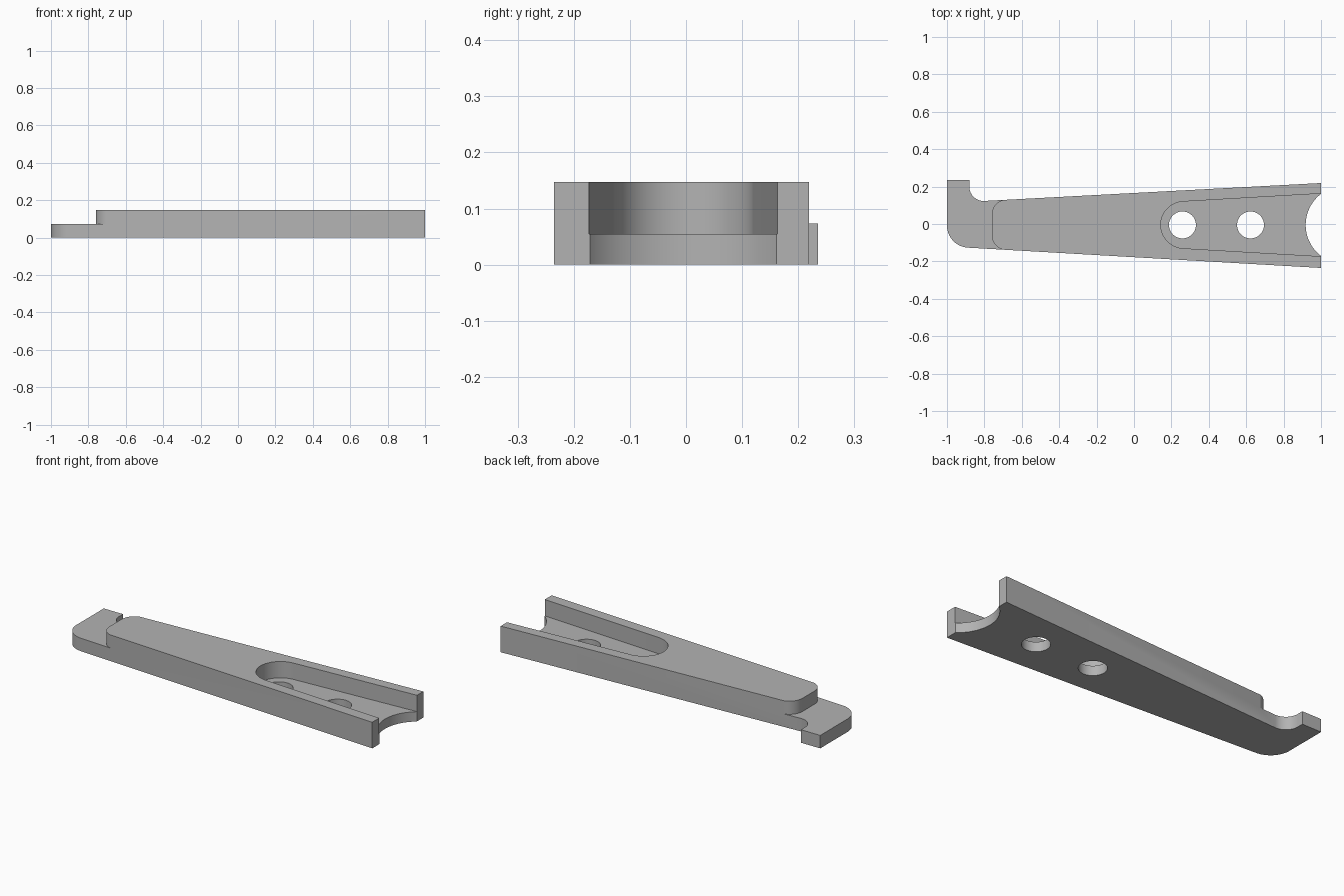
import bpy
import bmesh
from math import pi, sin, cos
from mathutils import Vector

cube = bpy.data.objects.get("Cube")
if cube:
    bpy.data.objects.remove(cube, do_unlink=True)

TOP, STEP, FLOOR = 0.147, 0.073, 0.055
MID = -0.005

grey = bpy.data.materials.new("plain_grey")
grey.use_nodes = True
colour = (0.45, 0.45, 0.45, 1)
grey.diffuse_color = colour
grey.node_tree.nodes["Principled BSDF"].inputs["Base Color"].default_value = colour


def rounded(corners, steps=14):
    """Outline from (x, y, tangent length) corners; a length of 0 stays sharp."""
    out = []
    for i, (x, y, t) in enumerate(corners):
        p = Vector((x, y))
        if not t:
            out.append(p)
            continue
        a = (Vector(corners[i - 1][:2]) - p).normalized()
        b = (Vector(corners[(i + 1) % len(corners)][:2]) - p).normalized()
        half = a.angle(b) / 2
        centre = p + (a + b).normalized() * (t / cos(half))
        start, end = p + a * t - centre, p + b * t - centre
        sweep = start.angle(end)
        for k in range(steps + 1):
            f = k / steps
            out.append(centre + (start * sin((1 - f) * sweep) + end * sin(f * sweep)) / sin(sweep))
    return out


def prism(name, outline, z0, z1):
    bm = bmesh.new()
    face = bm.faces.new([bm.verts.new((p[0], p[1], z0)) for p in outline])
    top = bmesh.ops.extrude_face_region(bm, geom=[face])["geom"]
    bmesh.ops.translate(bm, vec=(0, 0, z1 - z0),
                        verts=[g for g in top if isinstance(g, bmesh.types.BMVert)])
    bmesh.ops.recalc_face_normals(bm, faces=bm.faces)
    mesh = bpy.data.meshes.new(name)
    bm.to_mesh(mesh)
    bm.free()
    mesh.materials.append(grey)
    obj = bpy.data.objects.new(name, mesh)
    bpy.context.collection.objects.link(obj)
    return obj


def circle(x, r, n=64):
    return [(x + r * cos(2 * pi * k / n), MID + r * sin(2 * pi * k / n)) for k in range(n)]


# Tapered body with the side hook at its narrow end
body = prism("tapered_body", rounded([
    (-1, 0.235, 0), (-1, -0.12, 0.112), (1, -0.235, 0), (1, 0.219, 0),
    (-0.88, 0.119, 0.08), (-0.88, 0.235, 0)]), 0, TOP)

# Lowered step around the rounded nose
step = prism("step_cutter", rounded([
    (-1.2, 0.5, 0), (-1.2, -0.5, 0), (-0.68, -0.5, 0), (-0.68, -0.1395, 0),
    (-0.76, -0.135, 0.075), (-0.76, 0.1265, 0.075), (-0.68, 0.1308, 0), (-0.68, 0.5, 0)]),
    STEP, TOP + 0.1)

# Open-ended pocket with a round inner end
end = [(0.268 + 0.125 * cos(a), MID + 0.125 * sin(a))
       for a in (pi / 2 + 0.055 + (pi - 0.11) * k / 32 for k in range(33))]
pocket = prism("pocket_cutter", end + [(1.1, -0.1785), (1.1, 0.1685)], FLOOR, TOP + 0.1)

# Screw holes and the curved end notch
cutters = [step, pocket]
for i, x in enumerate((0.259, 0.623)):
    cutters.append(prism(f"hole_cutter_{i + 1}", circle(x, 0.072), -0.1, TOP + 0.1))
cutters.append(prism("notch_cutter", circle(1.127, 0.209, 128), -0.1, TOP + 0.1))

bpy.context.view_layer.objects.active = body
body.select_set(True)
for c in cutters:
    mod = body.modifiers.new(c.name, 'BOOLEAN')
    mod.operation = 'DIFFERENCE'
    mod.solver = 'EXACT'
    mod.object = c
    bpy.ops.object.modifier_apply(modifier=mod.name)
    bpy.data.objects.remove(c, do_unlink=True)

bpy.ops.object.shade_smooth_by_angle(angle=pi / 6)
